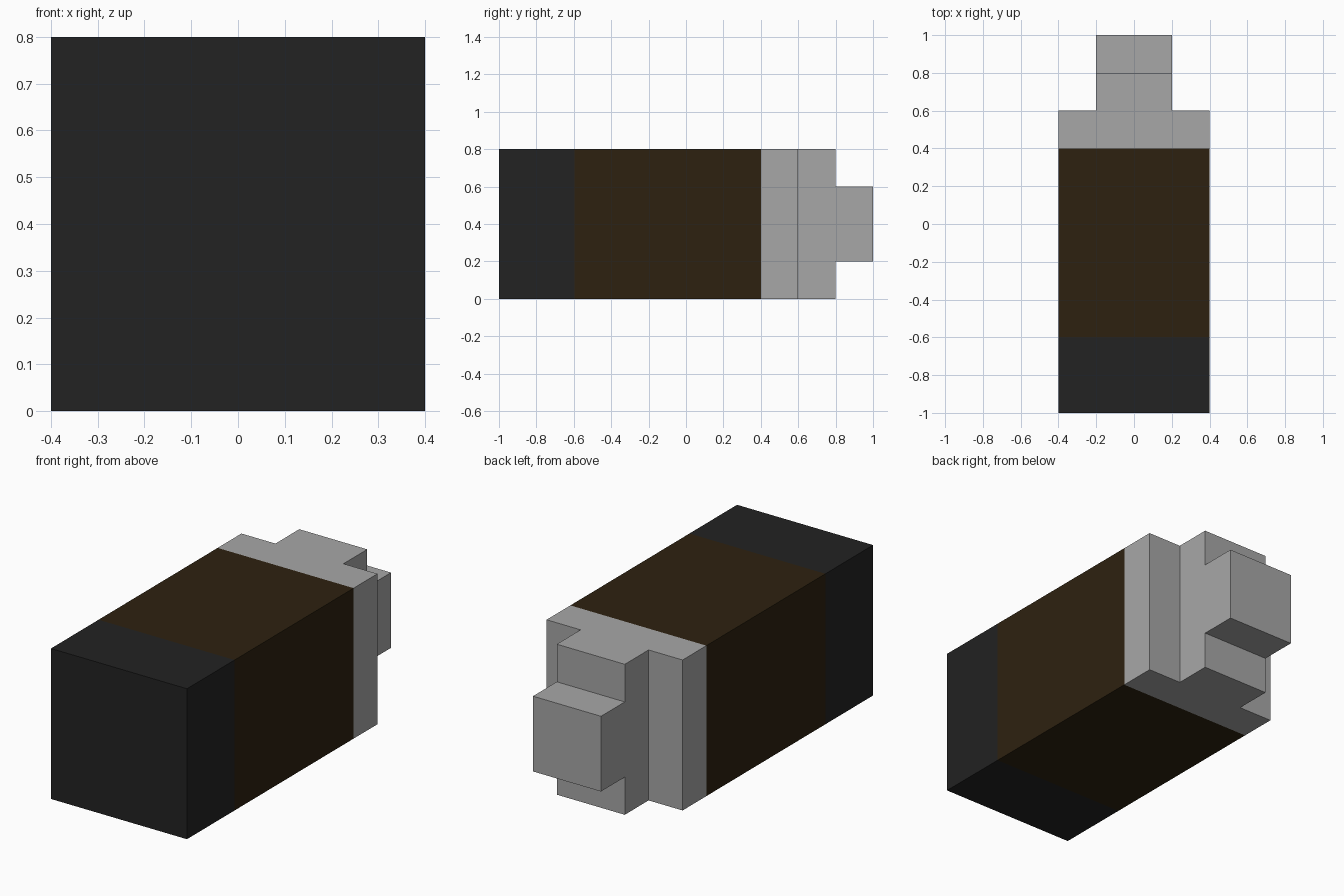
import bpy
import bmesh

default = bpy.data.objects.get("Cube")
if default:
    bpy.data.objects.remove(default, do_unlink=True)


def material(name, rgb):
    mat = bpy.data.materials.new(name)
    mat.use_nodes = True
    color = (*rgb, 1.0)
    mat.diffuse_color = color
    bsdf = next(n for n in mat.node_tree.nodes if n.type == 'BSDF_PRINCIPLED')
    bsdf.inputs["Base Color"].default_value = color
    return mat


def prism(name, outline, z0, z1, mat, open_planes):
    """Extrude an XY outline from z0 to z1, leaving out the faces on the given y planes."""
    bm = bmesh.new()
    base = bm.faces.new([bm.verts.new((x, y, z0)) for x, y in outline])
    top = bmesh.ops.extrude_face_region(bm, geom=[base], use_keep_orig=True)["geom"]
    bmesh.ops.translate(bm, vec=(0, 0, z1 - z0),
                        verts=[v for v in top if isinstance(v, bmesh.types.BMVert)])
    bmesh.ops.recalc_face_normals(bm, faces=bm.faces[:])
    # Drop the faces hidden where parts join
    hidden = [f for f in bm.faces
              if any(all(abs(v.co.y - y) < 1e-4 for v in f.verts) for y in open_planes)]
    bmesh.ops.delete(bm, geom=hidden, context='FACES')
    mesh = bpy.data.meshes.new(name)
    bm.to_mesh(mesh)
    bm.free()
    mesh.materials.append(mat)
    obj = bpy.data.objects.new(name, mesh)
    bpy.context.collection.objects.link(obj)
    return obj


def rect(w, y0, y1):
    return [(-w, y0), (w, y0), (w, y1), (-w, y1)]


black = material("charcoal", (0.016, 0.016, 0.016))
brown = material("dark brown", (0.027, 0.0155, 0.005))
grey = material("light grey", (0.386, 0.386, 0.386))

# Block body: charcoal front end and brown middle
prism("front_end", rect(0.4, -1.0, -0.6), 0, 0.8, black, [-0.6])
prism("middle_body", rect(0.4, -0.6, 0.4), 0, 0.8, brown, [-0.6, 0.4])

# Stepped grey back: full-width collar with a narrower upright rib
collar = [(-0.4, 0.4), (0.4, 0.4), (0.4, 0.6), (0.2, 0.6),
          (0.2, 0.8), (-0.2, 0.8), (-0.2, 0.6), (-0.4, 0.6)]
prism("back_collar", collar, 0, 0.8, grey, [0.4])

# Small square knob on the rib
prism("back_knob", rect(0.2, 0.8, 1.0), 0.2, 0.6, grey, [0.8])
